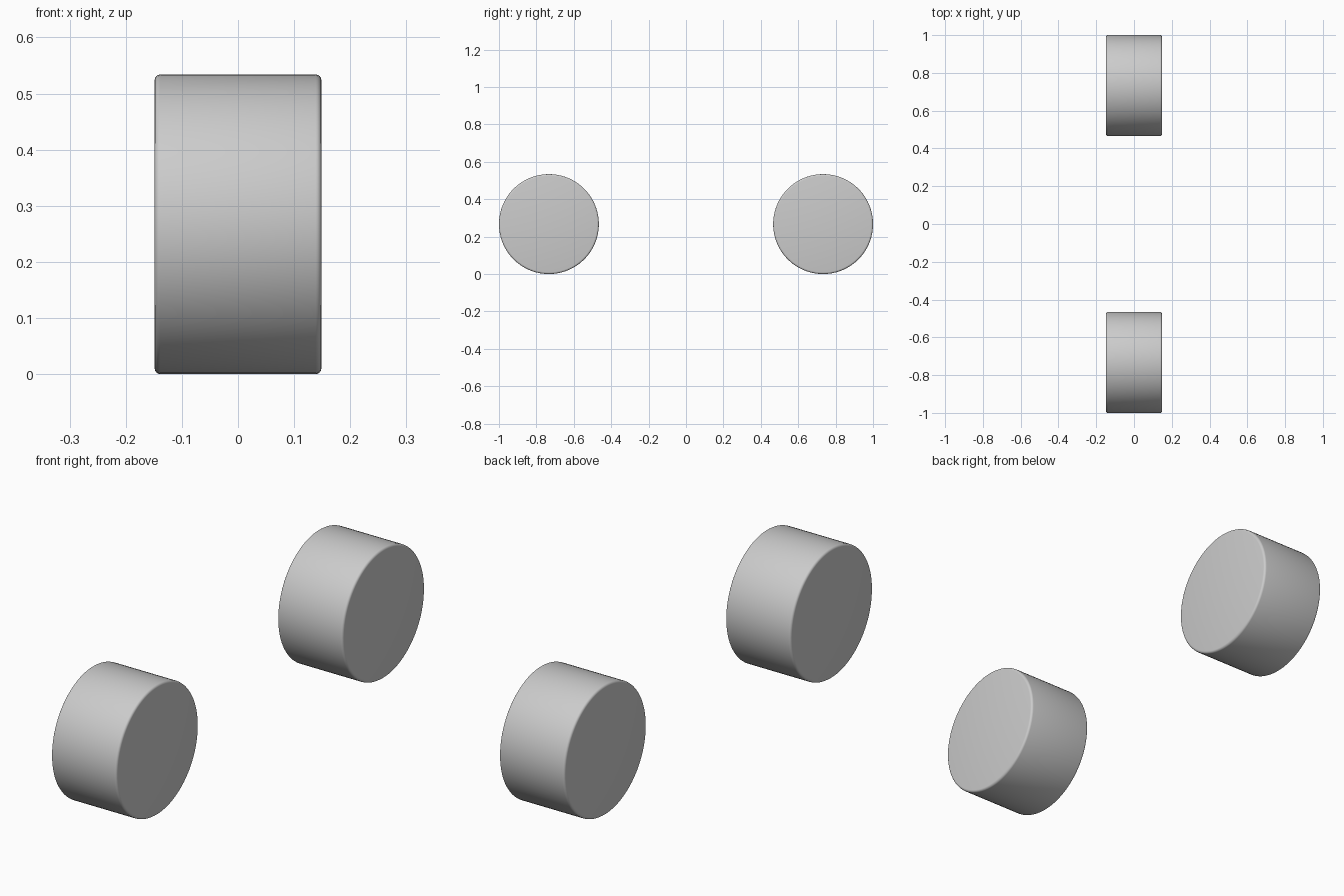
import bpy
from math import pi, radians

if "Cube" in bpy.data.objects:
    bpy.data.objects.remove(bpy.data.objects["Cube"])

RADIUS = 0.267
WIDTH = 0.297


def wheel(name, y):
    # Solid wheel lying along x, with softly rounded rims
    bpy.ops.mesh.primitive_cylinder_add(
        vertices=96, radius=RADIUS, depth=WIDTH,
        location=(0, y, RADIUS), rotation=(0, pi / 2, 0))
    ob = bpy.context.object
    ob.name = name
    bpy.ops.object.transform_apply(location=False, rotation=True, scale=True)
    bevel = ob.modifiers.new("rounded_rim", 'BEVEL')
    bevel.width = 0.01
    bevel.segments = 4
    bevel.limit_method = 'ANGLE'
    bevel.angle_limit = radians(40)
    bpy.ops.object.modifier_apply(modifier=bevel.name)
    bpy.ops.object.shade_smooth_by_angle(angle=radians(30))
    return ob


# Front and back wheels
wheel("front_wheel", -(1 - RADIUS))
wheel("back_wheel", 1 - RADIUS)
